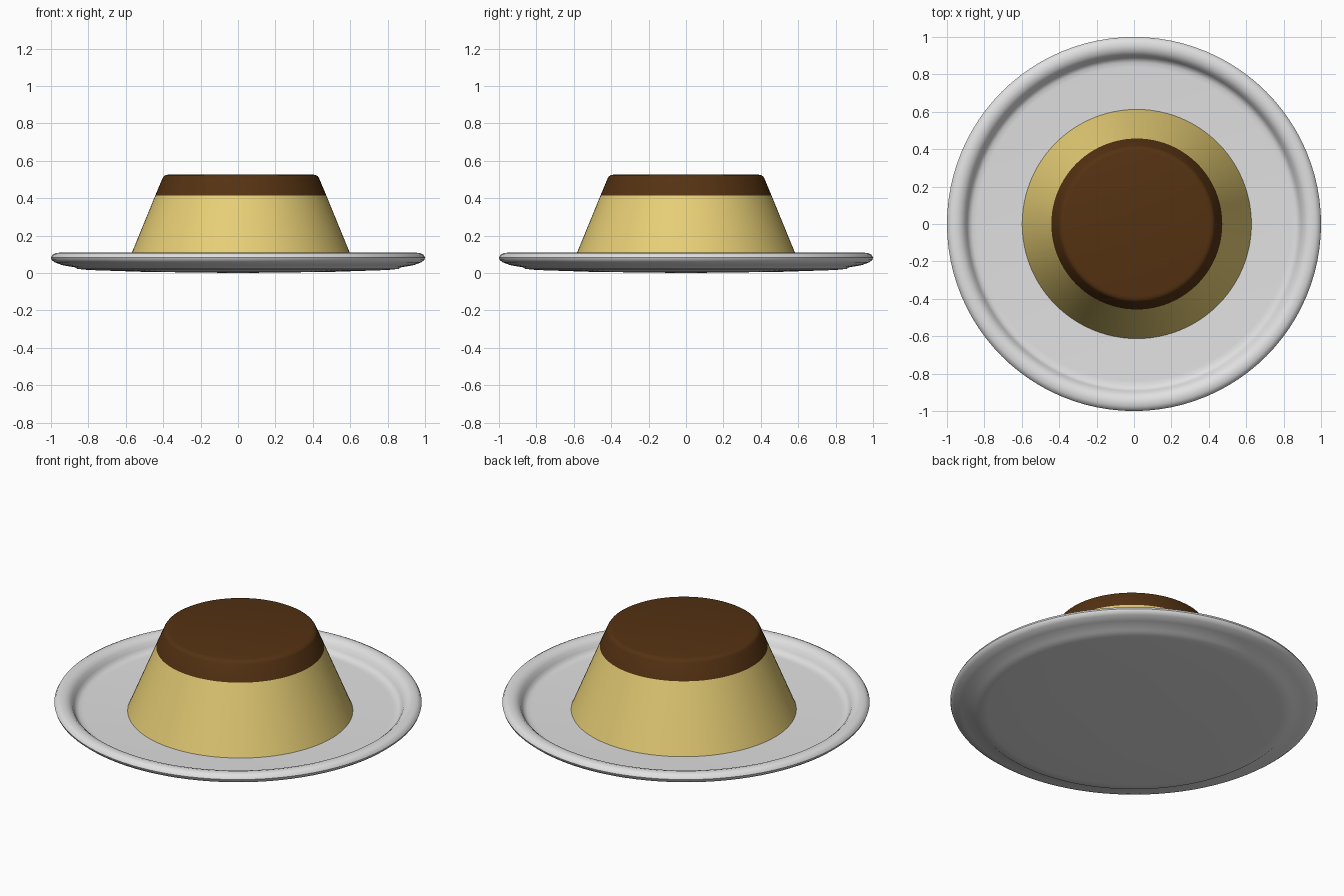
import bpy
import math

cube = bpy.data.objects.get("Cube")
if cube:
    bpy.data.objects.remove(cube, do_unlink=True)


def material(name, colour):
    mat = bpy.data.materials.new(name)
    mat.use_nodes = True
    mat.diffuse_color = (*colour, 1)
    bsdf = next(n for n in mat.node_tree.nodes if n.type == "BSDF_PRINCIPLED")
    bsdf.inputs["Base Color"].default_value = (*colour, 1)
    return mat


def lathe(name, profile, mats, sides=96, angle=35):
    """Turn a (radius, height) profile, axis to axis, around z."""
    verts, rings = [], []
    for r, z in profile:
        count = sides if r > 0 else 1
        rings.append([len(verts) + i for i in range(count)])
        for i in range(count):
            a = math.tau * i / sides
            verts.append((r * math.cos(a), r * math.sin(a), z))
    faces = []
    for low, high in zip(rings, rings[1:]):
        for i in range(sides):
            j = (i + 1) % sides
            if len(low) == 1:
                faces.append((low[0], high[j], high[i]))
            elif len(high) == 1:
                faces.append((low[i], low[j], high[0]))
            else:
                faces.append((low[i], low[j], high[j], high[i]))
    mesh = bpy.data.meshes.new(name)
    mesh.from_pydata(verts, [], faces)
    for mat in mats:
        mesh.materials.append(mat)
    obj = bpy.data.objects.new(name, mesh)
    bpy.context.collection.objects.link(obj)
    bpy.ops.object.select_all(action="DESELECT")
    obj.select_set(True)
    bpy.context.view_layer.objects.active = obj
    bpy.ops.object.shade_smooth_by_angle(angle=math.radians(angle))
    return obj


china = material("white china", (0.75, 0.75, 0.75))
custard = material("custard yellow", (0.80, 0.62, 0.18))
caramel = material("caramel brown", (0.09, 0.032, 0.006))

# Plate: shallow underside, rounded rim, flat well
lathe("plate", [
    (0, 0), (0.5, 0.006), (0.8, 0.016), (0.86, 0.022), (0.87, 0.03),
    (0.94, 0.042), (0.98, 0.057), (0.996, 0.07), (1.0, 0.082),
    (0.992, 0.097), (0.975, 0.106), (0.95, 0.109), (0.925, 0.102),
    (0.905, 0.085), (0.893, 0.062), (0.882, 0.045), (0.865, 0.037),
    (0.84, 0.035), (0, 0.035)], [china])

# Pudding: tapered side with a softened top edge
pudding = lathe("pudding", [
    (0, 0.025), (0.617, 0.025), (0.457, 0.415), (0.418, 0.508),
    (0.412, 0.517), (0.402, 0.523), (0.388, 0.526), (0, 0.526)],
    [custard, caramel], angle=40)
pudding.location.x = 0.015

# Caramel covers everything above the colour line
for face in pudding.data.polygons:
    face.material_index = int(face.center.z > 0.42)
